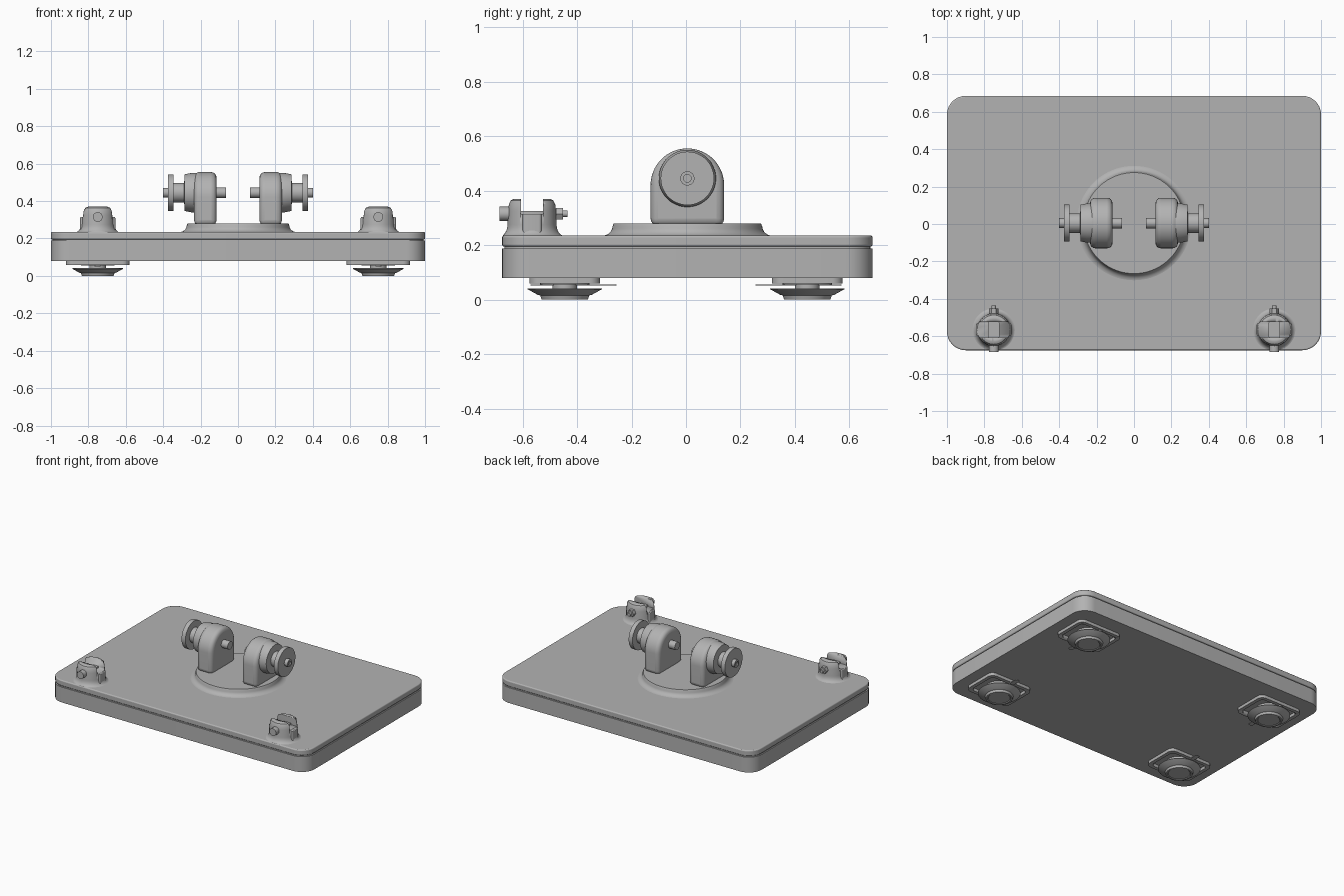
import bpy, bmesh, math
from mathutils import Matrix, Vector

if "Cube" in bpy.data.objects:
    bpy.data.objects.remove(bpy.data.objects["Cube"], do_unlink=True)

grey = bpy.data.materials.new("plain grey")
grey.use_nodes = True
COLOUR = (0.45, 0.45, 0.45, 1)
grey.diffuse_color = COLOUR
grey.node_tree.nodes["Principled BSDF"].inputs["Base Color"].default_value = COLOUR


def finish(name, bm, bevel=0.0, segments=3):
    bmesh.ops.recalc_face_normals(bm, faces=bm.faces)
    mesh = bpy.data.meshes.new(name)
    bm.to_mesh(mesh)
    bm.free()
    mesh.materials.append(grey)
    ob = bpy.data.objects.new(name, mesh)
    bpy.context.collection.objects.link(ob)
    if bevel:
        mod = ob.modifiers.new("rounding", "BEVEL")
        mod.width, mod.segments, mod.limit_method = bevel, segments, "ANGLE"
        mod.angle_limit = math.radians(40)
    bpy.ops.object.select_all(action="DESELECT")
    ob.select_set(True)
    bpy.context.view_layer.objects.active = ob
    bpy.ops.object.shade_smooth_by_angle(angle=math.radians(35))
    return ob


def lathe(name, profile, centre, axis=(0, 0, 1), steps=48):
    """Spin (radius, height) points about an axis through centre."""
    bm = bmesh.new()
    pts = [(0, profile[0][1])] + profile + [(0, profile[-1][1])]
    verts = [bm.verts.new((r, 0, h)) for r, h in pts]
    edges = [bm.edges.new(pair) for pair in zip(verts, verts[1:])]
    bmesh.ops.spin(bm, geom=verts + edges, cent=(0, 0, 0), axis=(0, 0, 1),
                   angle=math.tau, steps=steps)
    bmesh.ops.remove_doubles(bm, verts=bm.verts, dist=1e-5)
    turn = Vector((0, 0, 1)).rotation_difference(Vector(axis)).to_matrix().to_4x4()
    bm.transform(Matrix.Translation(centre) @ turn)
    return finish(name, bm)


def rounded_outline(hx, hy, radius, steps=8):
    pts = []
    for k, (sx, sy) in enumerate([(1, 1), (-1, 1), (-1, -1), (1, -1)]):
        for i in range(steps + 1):
            a = math.pi / 2 * (k + i / steps)
            pts.append((sx * (hx - radius) + radius * math.cos(a),
                        sy * (hy - radius) + radius * math.sin(a)))
    return pts


def prism(name, outline, low, high, place=Matrix(), bevel=0.0, segments=3):
    bm = bmesh.new()
    face = bm.faces.new([bm.verts.new((u, v, low)) for u, v in outline])
    ext = bmesh.ops.extrude_face_region(bm, geom=[face])
    top = [g for g in ext["geom"] if isinstance(g, bmesh.types.BMVert)]
    bmesh.ops.translate(bm, verts=top, vec=(0, 0, high - low))
    bm.transform(place)
    return finish(name, bm, bevel, segments)


def cut(ob, cutter):
    mod = ob.modifiers.new("cut", "BOOLEAN")
    mod.operation, mod.object, mod.solver = "DIFFERENCE", cutter, "EXACT"
    cutter.hide_render = True
    cutter.hide_set(True)
    cutter.display_type = "WIRE"


def fillet(inner, outer, low, high, steps=6):
    """Concave quarter curve from a wide foot up to a narrow neck."""
    angles = [math.pi / 2 * i / steps for i in range(steps + 1)]
    return [(outer - (outer - inner) * math.sin(a),
             high - (high - low) * math.cos(a)) for a in angles]


# Main plates, with a narrow seam between them
shift = Matrix.Translation((0, 0.005, 0))
prism("lower_plate", rounded_outline(1, 0.68, 0.1), 0.08, 0.188, shift)
prism("plate_seam", rounded_outline(0.992, 0.672, 0.092), 0.18, 0.2, shift)
prism("upper_plate", rounded_outline(1, 0.68, 0.1), 0.195, 0.235, shift, 0.007)

# Round pedestal with a curved skirt
lathe("pedestal", fillet(0.275, 0.315, 0.234, 0.268) + [(0.27, 0.28)],
      (0, 0.005, 0), steps=80)

# Stands local x, y, z up as world y, z, x
SIDEWAYS = Matrix(((0, 0, 1, 0), (1, 0, 0, 0), (0, 1, 0, 0), (0, 0, 0, 1)))

for side, sx in (("left", 1), ("right", -1)):
    # Upright lug with a round top
    arch = [(0.135 * math.cos(math.pi * i / 32), 0.42 + 0.135 * math.sin(math.pi * i / 32))
            for i in range(33)]
    outline = [(-0.135, 0.27), (0.135, 0.27)] + arch
    place = Matrix.Translation((sx * 0.175, 0.005, 0)) @ SIDEWAYS
    prism(side + "_lug", outline, -0.06, 0.06, place, 0.028, 4)

    # Spool, end disc and pin through the lug
    lathe(side + "_spool",
          [(0.105, 0.22), (0.105, 0.25), (0.098, 0.285), (0.052, 0.288), (0.052, 0.345),
           (0.098, 0.345), (0.098, 0.375), (0.026, 0.375), (0.026, 0.4), (0.014, 0.4),
           (0.014, 0.392)],
          (0, 0.005, 0.445), (sx, 0, 0))
    lathe(side + "_inner_pin", [(0.028, 0.065), (0.028, 0.14)],
          (0, 0.005, 0.445), (sx, 0, 0), 24)

    # Slotted post on the front edge
    cx, cy = sx * 0.75, -0.565
    post = lathe(side + "_post",
                 fillet(0.09, 0.118, 0.234, 0.275) + [(0.088, 0.325), (0.085, 0.35),
                                                      (0.078, 0.364), (0.066, 0.37)],
                 (cx, cy, 0))
    for v in post.data.vertices:
        v.co.y = max(v.co.y, -0.672)
    slot = prism(side + "_slot_cutter", rounded_outline(0.15, 0.041, 0.004, 2), 0.315, 0.5,
                 Matrix.Translation((cx, cy, 0)))
    cut(post, slot)
    prism(side + "_post_tongue", rounded_outline(0.03, 0.041, 0.004, 2), 0.3, 0.326,
          Matrix.Translation((cx, cy, 0)))
    for ex in (-1, 1):
        prism(side + "_post_rib", rounded_outline(0.012, 0.035, 0.01, 4), 0.24, 0.315,
              Matrix.Translation((cx + ex * 0.082, cy, 0)), 0.005, 2)

    # Bolt and nut through the post
    lathe(side + "_bolt_head", [(0.026, -0.685), (0.026, -0.645)], (cx, 0, 0.315), (0, 1, 0), 24)
    lathe(side + "_bolt_end", [(0.012, -0.5), (0.012, -0.435)], (cx, 0, 0.315), (0, 1, 0), 16)
    lathe(side + "_nut", [(0.025, -0.478), (0.025, -0.452)], (cx, 0, 0.315), (0, 1, 0), 6)

    # Feet under each corner
    for end, sy in (("back", 1), ("front", -1)):
        label = end + "_" + side
        fy = sy * 0.445
        spot = Matrix.Translation((cx, fy, 0))
        lathe(label + "_foot",
              [(0.07, 0.004), (0.075, 0), (0.085, 0), (0.09, 0.015), (0.1, 0.018),
               (0.136, 0.038), (0.136, 0.041), (0.045, 0.041), (0.045, 0.07)],
              (cx, fy, 0))
        bracket = prism(label + "_bracket", rounded_outline(0.17, 0.13, 0.04), 0.059, 0.082, spot)
        window = prism(label + "_bracket_cutter", rounded_outline(0.145, 0.105, 0.03),
                       0.04, 0.0795, spot)
        cut(bracket, window)
        lathe(label + "_collar", [(0.09, 0.055), (0.09, 0.081)], (cx, fy, 0))
        prism(label + "_lever", rounded_outline(0.016, 0.157, 0.012, 4), 0.051, 0.056,
              Matrix.Translation((cx, sy * 0.413, 0)))
